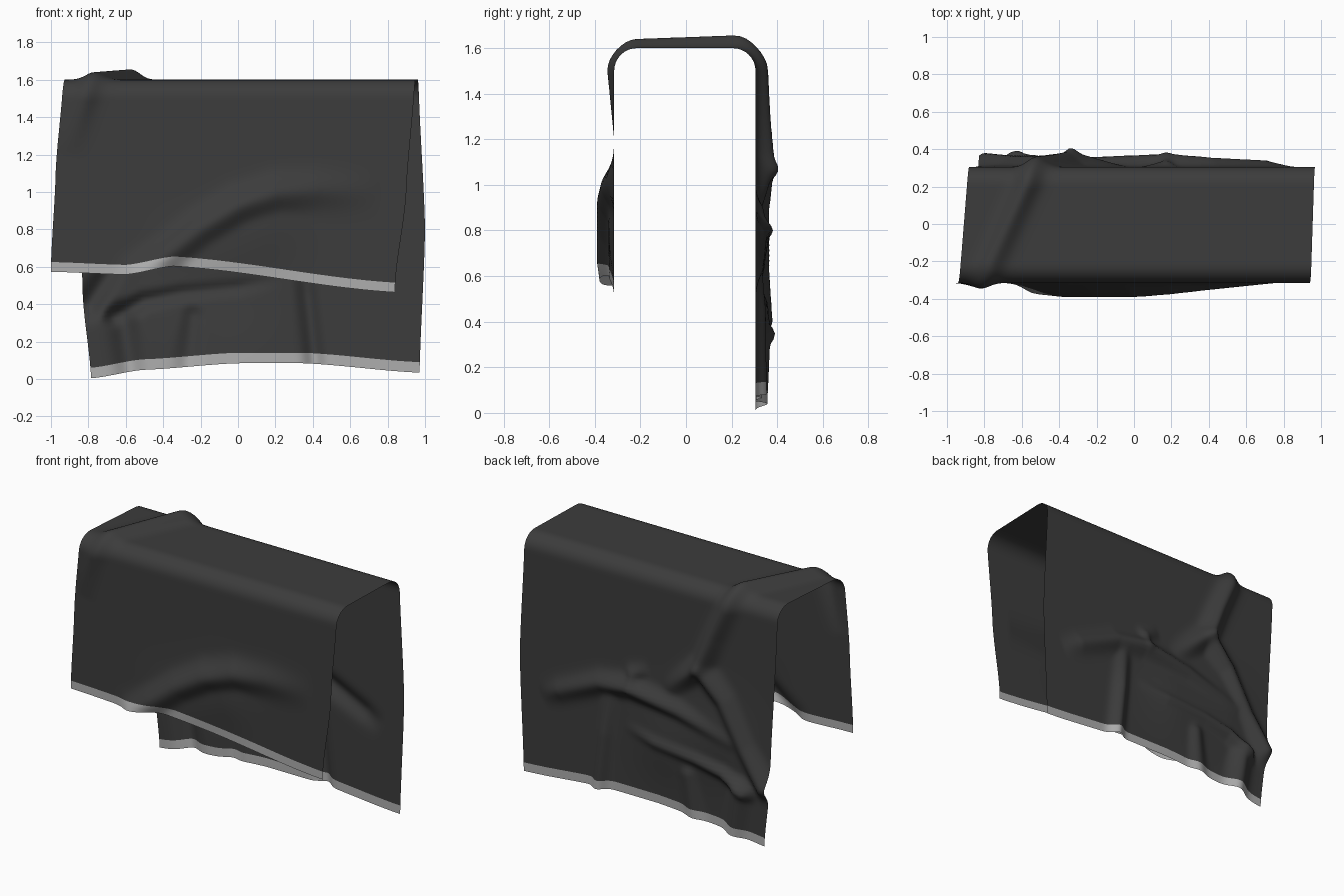
import bpy, bmesh, math
from mathutils import Vector

if "Cube" in bpy.data.objects:
    bpy.data.objects.remove(bpy.data.objects["Cube"])

FRONT, BACK, TOP, RADIUS = -0.315, 0.305, 1.6, 0.1
COLUMNS = 130


def make_material(name, value):
    mat = bpy.data.materials.new(name)
    mat.use_nodes = True
    colour = (value, value, value, 1)
    mat.diffuse_color = colour
    bsdf = mat.node_tree.nodes["Principled BSDF"]
    bsdf.inputs["Base Color"].default_value = colour
    bsdf.inputs["Roughness"].default_value = 0.9
    return mat


def ease(points, value):
    """Smooth interpolation through a short list of (position, height) points."""
    if value <= points[0][0]:
        return points[0][1]
    for (a, low), (b, high) in zip(points, points[1:]):
        if value <= b:
            t = (value - a) / (b - a)
            return low + (high - low) * (0.5 * t + 0.5 * t * t * (3 - 2 * t))
    return points[-1][1]


def mix(a, b, t):
    return a + (b - a) * t


# Side edges of each hanging panel as (z, x), and hem lines as (x, z)
front_left = [(0.6, -1), (1.1, -0.975), (1.6, -0.935)]
front_right = [(0.5, 0.84), (1, 0.9), (1.6, 0.945)]
back_left = [(0, -0.785), (0.45, -0.83), (1.6, -0.885)]
back_right = [(0, 0.97), (0.8, 1), (1.6, 0.965)]
front_hem = [(-1, 0.625), (-0.6, 0.61), (-0.35, 0.655), (0.84, 0.515)]
back_hem = [(-0.785, 0.06), (-0.5, 0.105), (0, 0.14), (0.35, 0.14), (0.97, 0.09)]

# Creases: each is a list of (point, height) and a width
creases = []


def crease(width, points, y=None):
    """Panel creases take (x, z, height); free ones take (x, y, z, height)."""
    if y is not None:
        points = [(x, y, z, h) for x, z, h in points]
    creases.append((width, [(Vector(p[:3]), p[3]) for p in points]))


# Fold running over the top and down the back
crease(0.06, [(-0.9, FRONT, 1.2, 0), (-0.82, FRONT, 1.5, 0.03), (-0.77, -0.22, TOP, 0.04),
              (-0.57, 0.22, TOP, 0.056), (-0.52, BACK, 1.5, 0.055),
              (-0.43, BACK, 1.3, 0.065), (-0.34, BACK, 1.08, 0.085), (-0.05, BACK, 0.82, 0)])
# Large swag on the front
crease(0.085, [(-0.52, 0.55, 0.06), (-0.38, 0.66, 0.075), (-0.2, 0.8, 0.075), (0, 0.92, 0.075),
               (0.2, 0.99, 0.06), (0.42, 1.01, 0.035), (0.76, 1, 0)], FRONT)
crease(0.05, [(0.05, 0.95, 0.03), (0.32, 1.12, 0)], FRONT)
# Back folds gathering to the lower corner
crease(0.065, [(-0.34, 1.06, 0.08), (-0.5, 0.89, 0.06), (-0.65, 0.62, 0.06), (-0.8, 0.4, 0.075)], BACK)
crease(0.06, [(0.84, 0.57, 0), (0.7, 0.64, 0.035), (0.41, 0.77, 0.05), (0.19, 0.8, 0.07),
              (-0.17, 0.74, 0.055), (-0.55, 0.63, 0.03)], BACK)
crease(0.05, [(0.25, 0.54, 0), (0, 0.49, 0.045), (-0.3, 0.46, 0.055), (-0.5, 0.42, 0.06),
              (-0.66, 0.33, 0.075)], BACK)
crease(0.045, [(0.17, 0.8, 0.05), (0.17, 0.89, 0.035), (0.05, 0.95, 0)], BACK)
# Short upright folds at the back hem
crease(0.05, [(0.34, 0.72, 0.02), (0.37, 0.45, 0.045), (0.42, 0, 0.05)], BACK)
crease(0.06, [(-0.24, 0.34, 0.04), (-0.28, 0, 0.025)], BACK)
crease(0.07, [(-0.62, 0.34, 0.065), (-0.57, 0, 0.05)], BACK)
# Broad soft swells
crease(0.25, [(-0.45, 0.6, 0.03), (-0.1, 0.5, 0.03)], BACK)
crease(0.2, [(-0.25, 0.65, 0.025), (0.1, 0.8, 0.025)], FRONT)


def swell(point):
    """Outward push of the cloth from all nearby creases."""
    total = 0
    for width, points in creases:
        best = 0
        for (a, ha), (b, hb) in zip(points, points[1:]):
            along = b - a
            t = max(0, min(1, (point - a).dot(along) / along.length_squared))
            gap = (point - a - along * t).length / width
            if gap < 3:
                best = max(best, mix(ha, hb, t) * math.exp(-gap * gap))
        total += best ** 3
    return total ** (1 / 3)


def side_x(u, z, left, right):
    return mix(ease(left, z), ease(right, z), u)


def hanging(u, rows, y, hem, left, right, fringe):
    """One hanging panel, listed from the fringe tip up to the rounded corner."""
    x_hem = mix(hem[0][0], hem[-1][0], u)
    z_hem = ease(hem, x_hem)
    heights = [z_hem - fringe, z_hem - fringe / 2]
    heights += [mix(z_hem, TOP - RADIUS, i / rows) for i in range(rows + 1)]
    normal = Vector((0, math.copysign(1, y), 0))
    return [(Vector((side_x(u, z, left, right), y, z)), normal) for z in heights]


def over_the_top(u):
    """Rounded front corner, flat top and rounded back corner."""
    section = []
    for i in range(1, 9):
        angle = math.pi - i * math.pi / 16
        section.append((FRONT + RADIUS, angle))
    section += [(mix(FRONT + RADIUS, BACK - RADIUS, i / 24), math.pi / 2) for i in range(1, 24)]
    for i in range(8):
        section.append((BACK - RADIUS, math.pi / 2 - i * math.pi / 16))
    result = []
    for centre, angle in section:
        normal = Vector((0, math.cos(angle), math.sin(angle)))
        y = centre + RADIUS * normal.y
        z = TOP - RADIUS + RADIUS * normal.z
        t = (y - FRONT) / (BACK - FRONT)
        x = mix(side_x(u, z, front_left, front_right), side_x(u, z, back_left, back_right), t)
        result.append((Vector((x, y, z)), normal))
    return result


# Build the draped sheet column by column
bm = bmesh.new()
grid = []
for c in range(COLUMNS + 1):
    u = c / COLUMNS
    column = hanging(u, 44, FRONT, front_hem, front_left, front_right, 0.052)
    column += over_the_top(u)
    column += reversed(hanging(u, 66, BACK, back_hem, back_left, back_right, 0.056))
    grid.append([bm.verts.new(p + n * swell(p)) for p, n in column])

# Cloth in the middle, pale fringe on both end strips
last = len(grid[0]) - 1
for a, b in zip(grid, grid[1:]):
    for r in range(last):
        face = bm.faces.new((a[r], b[r], b[r + 1], a[r + 1]))
        face.smooth = True
        face.material_index = 1 if r < 2 or r >= last - 2 else 0

mesh = bpy.data.meshes.new("draped_cloth")
bm.to_mesh(mesh)
bm.free()
mesh.materials.append(make_material("charcoal cloth", 0.045))
mesh.materials.append(make_material("pale grey fringe", 0.42))
cloth = bpy.data.objects.new("draped_cloth", mesh)
bpy.context.collection.objects.link(cloth)
